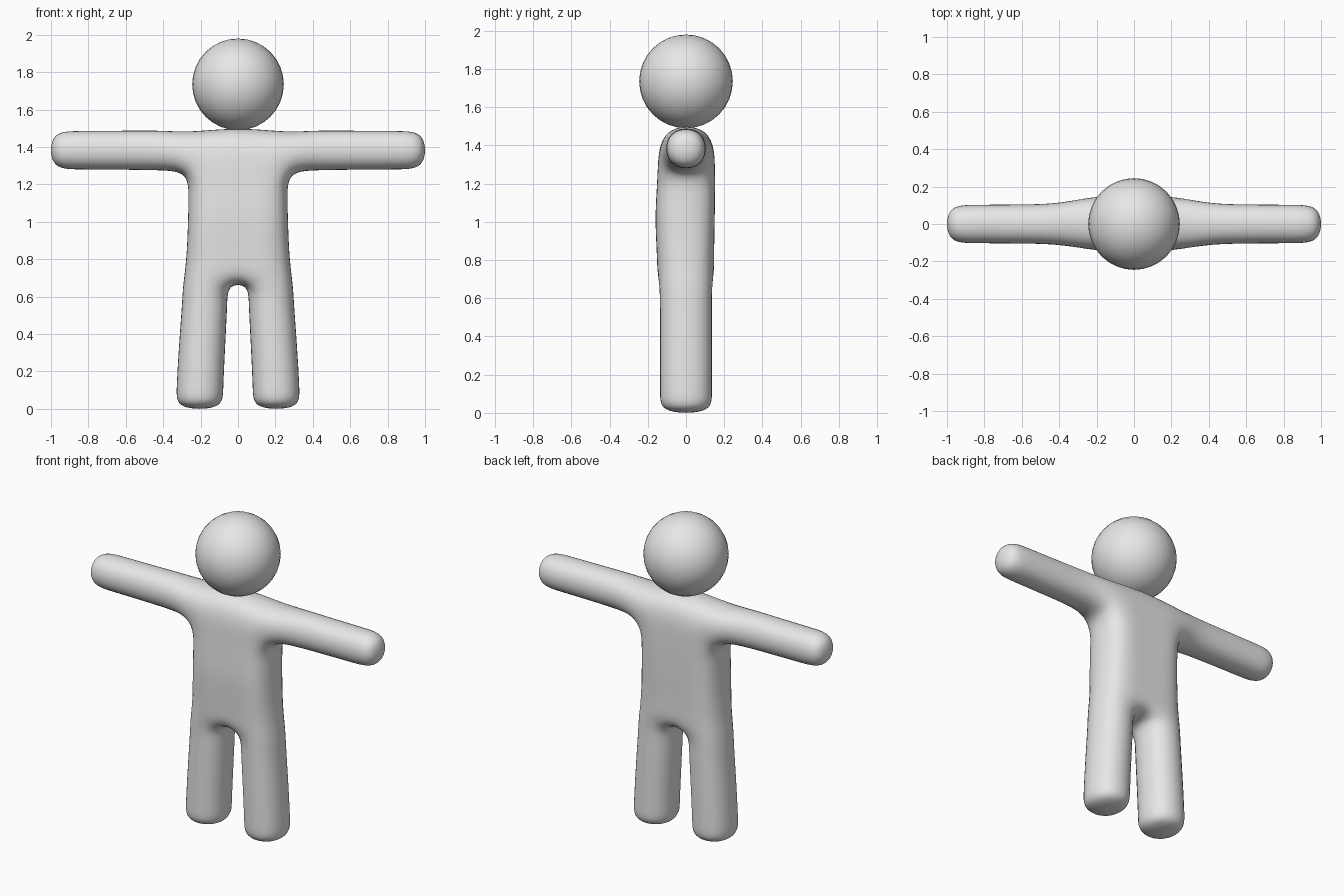
import bpy
import bmesh

if "Cube" in bpy.data.objects:
    bpy.data.objects.remove(bpy.data.objects["Cube"])

grey = bpy.data.materials.new("light_grey")
grey.use_nodes = True
grey.diffuse_color = (0.8, 0.8, 0.8, 1)
grey.node_tree.nodes["Principled BSDF"].inputs["Base Color"].default_value = (0.8, 0.8, 0.8, 1)


def add_object(name, bm):
    bmesh.ops.recalc_face_normals(bm, faces=bm.faces)
    for face in bm.faces:
        face.smooth = True
    mesh = bpy.data.meshes.new(name)
    bm.to_mesh(mesh)
    bm.free()
    mesh.materials.append(grey)
    obj = bpy.data.objects.new(name, mesh)
    bpy.context.collection.objects.link(obj)
    return obj


def extend(bm, start, rings):
    """Grow a four-sided limb from a ring of vertices and cap its end."""
    for points in rings:
        ring = [bm.verts.new(p) for p in points]
        for i in range(4):
            j = (i + 1) % 4
            bm.faces.new((start[i], start[j], ring[j], ring[i]))
        start = ring
    bm.faces.new(start)


# Torso rows: height, inner and outer half width, front and back depth
TORSO = [
    (0.66, 0.045, 0.305, -0.150, 0.148),
    (0.80, 0.050, 0.284, -0.150, 0.146),
    (1.00, 0.060, 0.276, -0.162, 0.150),
    (1.14, 0.070, 0.272, -0.155, 0.152),
    (1.26, 0.080, 0.275, -0.148, 0.152),
    (1.508, 0.085, 0.270, -0.138, 0.146),
]
# Leg rings: height, inner and outer x
LEG = [(0.57, 0.046, 0.309), (0.35, 0.057, 0.326), (0.10, 0.069, 0.341), (-0.008, 0.069, 0.341)]
# Arm rings: x, half thickness
ARM = [(0.42, 0.116), (0.64, 0.113), (0.86, 0.112), (1.012, 0.108)]
ARM_Z, LEG_DEPTH, SHOULDER_DROP = 1.383, 0.148, 0.02

# Torso cage, four columns wide
bm = bmesh.new()
front, back = [], []
for row, (z, inner, outer, y_front, y_back) in enumerate(TORSO):
    drop = SHOULDER_DROP if row == len(TORSO) - 1 else 0
    columns = [(-outer, z - drop), (-inner, z), (inner, z), (outer, z - drop)]
    front.append([bm.verts.new((x, y_front, h)) for x, h in columns])
    back.append([bm.verts.new((x, y_back, h)) for x, h in columns])

for low, high in zip(range(len(TORSO)), range(1, len(TORSO))):
    for wall in (front, back):
        for c in range(3):
            bm.faces.new((wall[low][c], wall[low][c + 1], wall[high][c + 1], wall[high][c]))
    if high < len(TORSO) - 1:
        for c in (0, 3):
            bm.faces.new((front[low][c], back[low][c], back[high][c], front[high][c]))

# Shoulders and crotch
for c in range(3):
    bm.faces.new((front[-1][c], front[-1][c + 1], back[-1][c + 1], back[-1][c]))
bm.faces.new((front[0][1], front[0][2], back[0][2], back[0][1]))

# Legs and arms on both sides
for side, inner, outer in ((-1, 1, 0), (1, 2, 3)):
    hip = [front[0][inner], front[0][outer], back[0][outer], back[0][inner]]
    extend(bm, hip, [[(side * a, -LEG_DEPTH, z), (side * b, -LEG_DEPTH, z),
                      (side * b, LEG_DEPTH, z), (side * a, LEG_DEPTH, z)] for z, a, b in LEG])
    shoulder = [front[-2][outer], back[-2][outer], back[-1][outer], front[-1][outer]]
    extend(bm, shoulder, [[(side * x, -r, ARM_Z - r), (side * x, r, ARM_Z - r),
                           (side * x, r, ARM_Z + r), (side * x, -r, ARM_Z + r)] for x, r in ARM])

body = add_object("body", bm)
subdivision = body.modifiers.new("subdivision", "SUBSURF")
subdivision.levels = subdivision.render_levels = 3

# Head
bm = bmesh.new()
bmesh.ops.create_uvsphere(bm, u_segments=32, v_segments=16, radius=0.245)
head = add_object("head", bm)
head.location.z = 1.735
